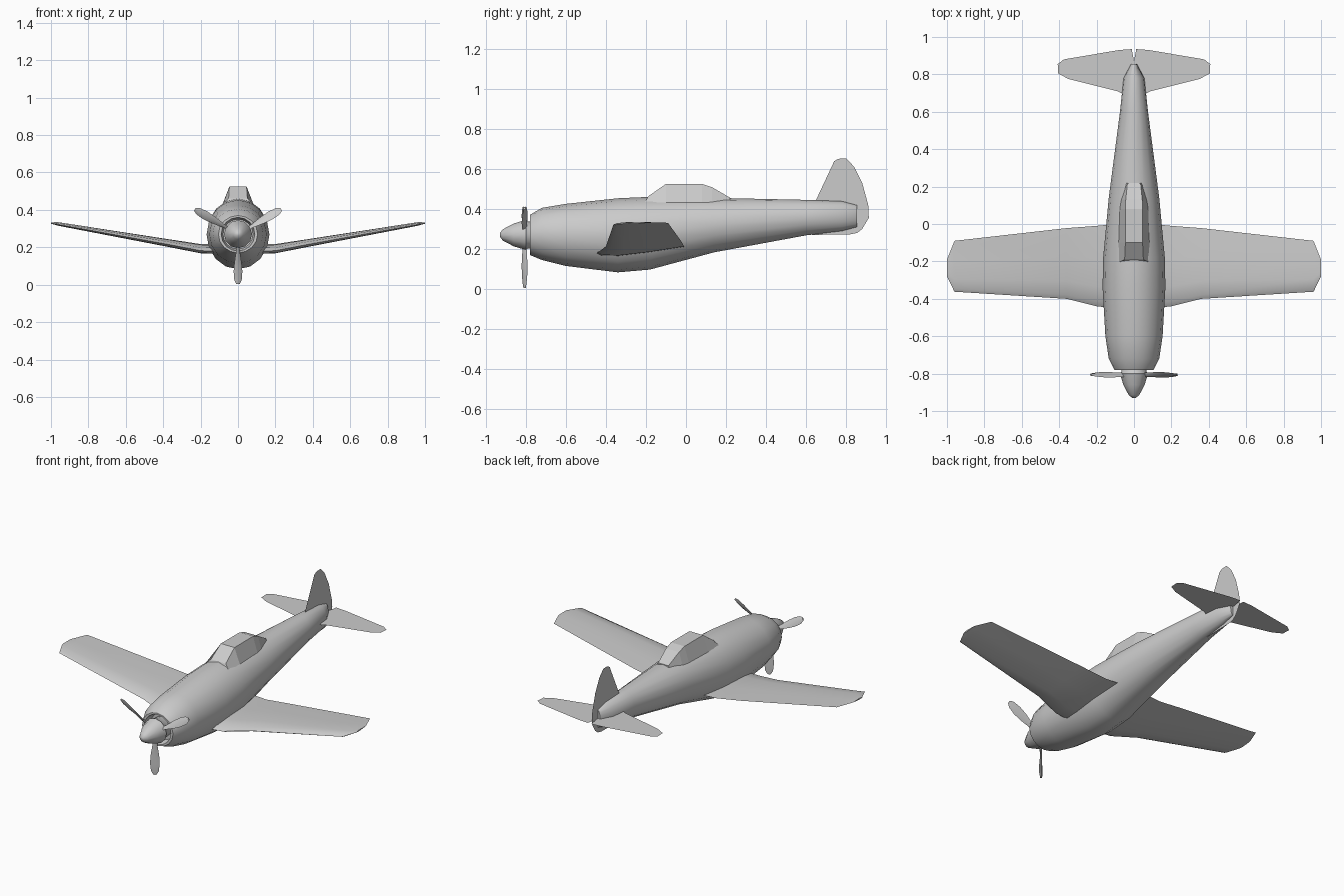
import bpy, bmesh, math
from mathutils import Matrix, Vector

cube = bpy.data.objects.get("Cube")
if cube:
    bpy.data.objects.remove(cube)

grey = bpy.data.materials.new("plain_grey")
grey.use_nodes = True
colour = (0.6, 0.6, 0.6, 1)
grey.diffuse_color = colour
grey.node_tree.nodes["Principled BSDF"].inputs["Base Color"].default_value = colour


def finish(name, bm, smooth=None):
    mesh = bpy.data.meshes.new(name)
    bm.to_mesh(mesh)
    bm.free()
    mesh.materials.append(grey)
    obj = bpy.data.objects.new(name, mesh)
    bpy.context.collection.objects.link(obj)
    if smooth:
        bpy.ops.object.select_all(action='DESELECT')
        obj.select_set(True)
        bpy.context.view_layer.objects.active = obj
        bpy.ops.object.shade_smooth_by_angle(angle=math.radians(smooth))
    return obj


def loft(name, rings, smooth=None, matrix=None):
    """Skin a row of equal rings and cap both ends."""
    bm = bmesh.new()
    rows = [[bm.verts.new(p) for p in ring] for ring in rings]
    n = len(rows[0])
    for a, b in zip(rows, rows[1:]):
        for i in range(n):
            j = (i + 1) % n
            bm.faces.new((a[i], a[j], b[j], b[i]))
    bm.faces.new(rows[0])
    bm.faces.new(rows[-1])
    bmesh.ops.recalc_face_normals(bm, faces=bm.faces)
    if matrix:
        bm.transform(matrix)
    return finish(name, bm, smooth)


def oval(y, low, high, half, n=16):
    mid, tall = (low + high) / 2, (high - low) / 2
    turns = [2 * math.pi * i / n for i in range(n)]
    return [(half * math.sin(t), y, mid + tall * math.cos(t)) for t in turns]


def plate(name, points):
    bm = bmesh.new()
    bm.faces.new([bm.verts.new(p) for p in points])
    return finish(name, bm)


# Fuselage with a recessed cowl mouth: y, bottom, top, half width
stations = [(-0.73, 0.19, 0.35, 0.08), (-0.78, 0.18, 0.36, 0.09),
            (-0.78, 0.17, 0.37, 0.105), (-0.72, 0.145, 0.405, 0.135),
            (-0.6, 0.115, 0.425, 0.153), (-0.34, 0.083, 0.453, 0.168),
            (-0.18, 0.097, 0.46, 0.165), (0.14, 0.183, 0.455, 0.135),
            (0.6, 0.268, 0.445, 0.075), (0.78, 0.29, 0.438, 0.056),
            (0.855, 0.31, 0.418, 0.016)]
loft("fuselage", [oval(*s) for s in stations], 40)

# Spinner: y, radius
profile = [(-0.73, 0.06), (-0.79, 0.068), (-0.8, 0.075), (-0.86, 0.057),
           (-0.915, 0.028), (-0.93, 0.008)]
loft("spinner", [oval(y, 0.27 - r, 0.27 + r, r, 12) for y, r in profile], 40)

# Three twisted propeller blades: distance from hub, half chord, twist
sections = [(0.04, 0.012, 60), (0.09, 0.015, 50), (0.15, 0.024, 38),
            (0.2, 0.027, 30), (0.245, 0.022, 25), (0.266, 0.01, 22)]
for k in range(3):
    rings = []
    for r, half, twist in sections:
        spin = Matrix.Rotation(math.radians(twist), 3, 'Z')
        shape = [(-half, 0), (0, -0.006), (half, 0), (0, 0.006)]
        rings.append([spin @ Vector((x, y, 0)) + Vector((0, 0, -r)) for x, y in shape])
    place = Matrix.Translation((0, -0.806, 0.27)) @ Matrix.Rotation(k * math.tau / 3, 4, 'Y')
    loft(f"propeller_blade_{k + 1}", rings, 50, place)

# Wings: x, leading y, trailing y, leading z, trailing z, thickness
wing = [(0.0, -0.46, 0.01, 0.175, 0.21, 0.05), (0.2, -0.44, -0.01, 0.182, 0.212, 0.048),
        (0.36, -0.4, -0.022, 0.213, 0.235, 0.042), (0.96, -0.362, -0.09, 0.322, 0.33, 0.02),
        (1.0, -0.28, -0.19, 0.329, 0.332, 0.008)]
airfoil = [(0, 0), (0.06, 0.32), (0.25, 0.5), (0.6, 0.36), (1, 0.02),
           (0.6, -0.3), (0.25, -0.45), (0.06, -0.3)]
for side, name in ((1, "left"), (-1, "right")):
    rings = [[(side * x, y0 + (y1 - y0) * c, z0 + (z1 - z0) * c + t * h)
              for c, h in airfoil] for x, y0, y1, z0, z1, t in wing]
    loft(name + "_wing", rings, 40)

    # Tailplane half
    outline = [(0, 0.69), (0.06, 0.695), (0.09, 0.71), (0.35, 0.775), (0.405, 0.805),
               (0.408, 0.855), (0.375, 0.88), (0.08, 0.93), (0.012, 0.935), (0, 0.87)]
    plate(name + "_tailplane", [(side * x, y, 0.366) for x, y in outline[::side]])

# Fin and rudder
fin = [(0.645, 0.435), (0.74, 0.638), (0.76, 0.65), (0.8, 0.652), (0.84, 0.61),
       (0.88, 0.53), (0.91, 0.42), (0.913, 0.355), (0.88, 0.3), (0.855, 0.28),
       (0.82, 0.273), (0.63, 0.27)]
plate("tail_fin", [(0, y, z) for y, z in fin[::-1]])

# Faceted canopy: y of base, y of roof, base half width, roof half width, roof height
frames = [(-0.205, -0.19, 0.08, 0.05, 0.462), (-0.1, -0.1, 0.082, 0.046, 0.525),
          (0.08, 0.08, 0.076, 0.046, 0.525), (0.13, 0.13, 0.068, 0.044, 0.508),
          (0.22, 0.22, 0.045, 0.035, 0.456)]
loft("canopy", [[(-b, yb, 0.432), (-t, yt, z), (t, yt, z), (b, yb, 0.432)]
                for yb, yt, b, t, z in frames])
